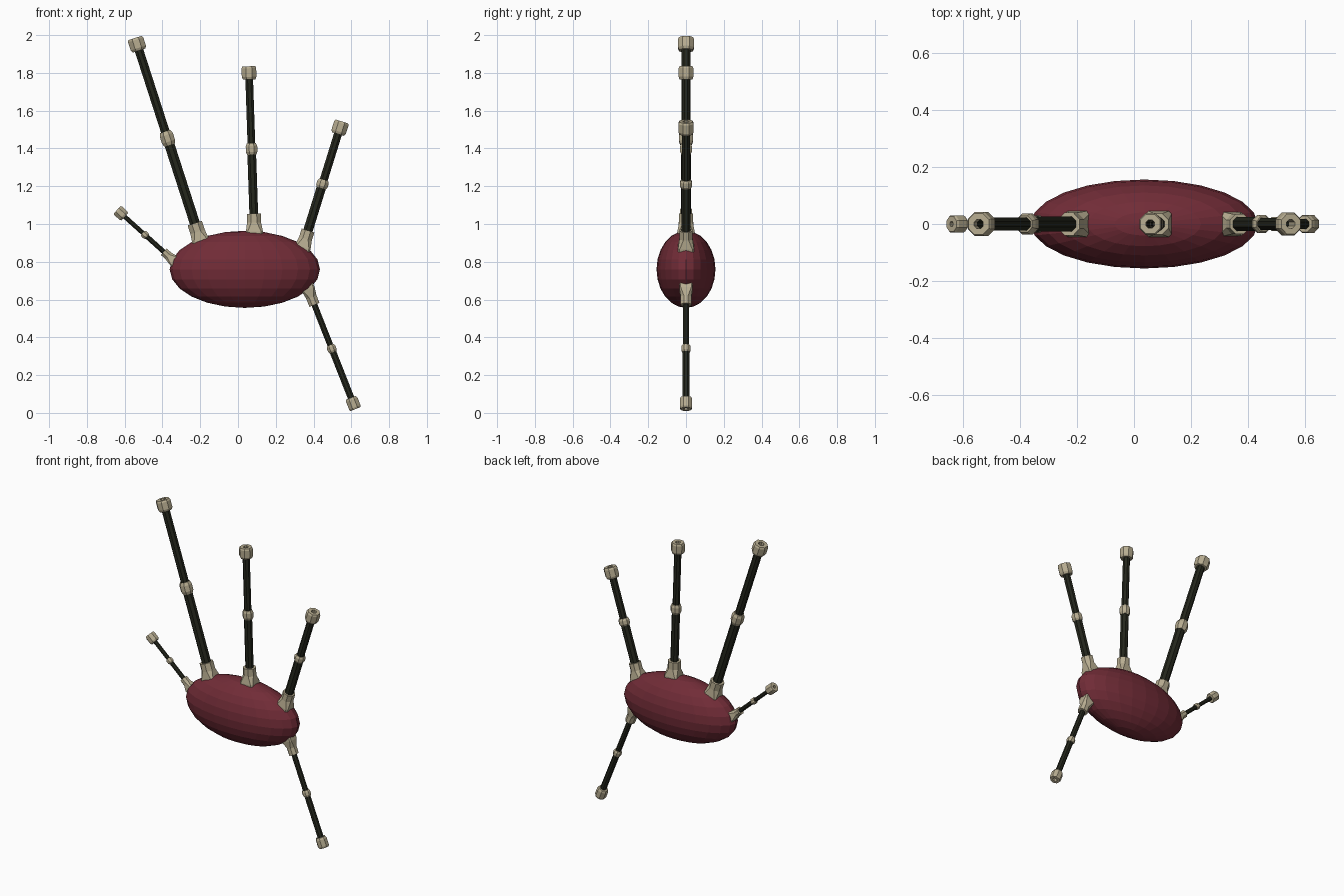
import bpy
import bmesh
from math import pi, sin, cos, radians
from mathutils import Vector, Matrix

cube = bpy.data.objects.get("Cube")
if cube:
    bpy.data.objects.remove(cube, do_unlink=True)


def material(name, rgb):
    mat = bpy.data.materials.new(name)
    mat.use_nodes = True
    mat.diffuse_color = (*rgb, 1)
    mat.node_tree.nodes["Principled BSDF"].inputs["Base Color"].default_value = (*rgb, 1)
    return mat


CLOTH = material("dark red cloth", (0.165, 0.025, 0.038))
WOOD = material("black wood", (0.018, 0.020, 0.012))
IVORY = material("pale ivory", (0.48, 0.42, 0.285))
SIDES = 8


def finish(name, bm, mat):
    bmesh.ops.recalc_face_normals(bm, faces=bm.faces)
    mesh = bpy.data.meshes.new(name)
    bm.to_mesh(mesh)
    bm.free()
    mesh.materials.append(mat)
    obj = bpy.data.objects.new(name, mesh)
    bpy.context.collection.objects.link(obj)
    return obj


def tube(name, start, end, profile, bore, mat):
    """Hollow eight-sided tube; profile rows are (fraction along, radius, squareness)."""
    axis = end - start
    side = Vector((0, 1, 0))
    other = axis.normalized().cross(side)
    rows = [(profile[0][0], bore, 0), *profile, (profile[-1][0], bore, 0)]
    bm = bmesh.new()
    rings = []
    for t, radius, square in rows:
        ring = []
        for i in range(SIDES):
            # Squared rows pull vertex pairs towards the four corners
            corner = pi / 4 + (i // 2) * pi / 2
            offset = radians(22.5) * (1 - 0.7 * square) * (1 if i % 2 else -1)
            r = radius * (1 + 0.25 * square)
            a = corner + offset
            ring.append(bm.verts.new(start + axis * t + (side * cos(a) + other * sin(a)) * r))
        rings.append(ring)
    for k, ring in enumerate(rings):
        following = rings[(k + 1) % len(rings)]
        for i in range(SIDES):
            j = (i + 1) % SIDES
            bm.faces.new((ring[i], ring[j], following[j], following[i]))
    return finish(name, bm, mat)


def pipe(name, base, tip, socket_len, ring_at, ring_len, cap_len, radii):
    """Socket, two wooden joints, a middle ring and an end cap along one line."""
    r_base, r_socket, r_lower, r_upper, r_ring, r_cap = radii
    base, tip = Vector((base[0], 0, base[1])), Vector((tip[0], 0, tip[1]))
    axis = (tip - base).normalized()
    length = (tip - base).length
    bore = r_upper * 0.72

    def at(distance):
        return base + axis * distance

    middle = length * ring_at
    tube(name + "_socket", at(-0.03), at(socket_len),
         [(0, r_base, 1), (0.3, r_base, 1), (0.65, r_socket, 0), (1, r_socket, 0)], bore, IVORY)
    tube(name + "_lower_joint", at(socket_len * 0.5), at(middle),
         [(0, r_lower, 0), (1, r_lower, 0)], bore, WOOD)
    tube(name + "_upper_joint", at(middle), at(length - cap_len * 0.5),
         [(0, r_upper, 0), (1, r_upper, 0)], bore, WOOD)
    tube(name + "_middle_ring", at(middle - ring_len / 2), at(middle + ring_len / 2),
         [(0, r_ring * 0.8, 0), (0.25, r_ring, 0), (0.75, r_ring, 0), (1, r_ring * 0.8, 0)],
         bore, IVORY)
    tube(name + "_end_cap", at(length - cap_len), at(length),
         [(0, r_cap * 0.85, 0), (0.2, r_cap, 0), (0.85, r_cap, 0), (1, r_cap * 0.88, 0)],
         bore, IVORY)


# Faceted bag
bm = bmesh.new()
bmesh.ops.create_uvsphere(
    bm, u_segments=24, v_segments=12, radius=1,
    matrix=Matrix.Translation((0.036, 0, 0.76)) @ Matrix.Diagonal((0.398, 0.156, 0.204, 1)))
finish("bag", bm, CLOTH)

# Pipes: base, tip, socket length, ring position, ring length, cap length, radii
pipe("large_drone", (-0.195, 0.90), (-0.545, 1.985), 0.11, 0.51, 0.075, 0.07,
     (0.046, 0.043, 0.029, 0.025, 0.039, 0.046))
pipe("middle_drone", (0.087, 0.95), (0.057, 1.835), 0.105, 0.505, 0.06, 0.07,
     (0.046, 0.040, 0.025, 0.022, 0.033, 0.042))
pipe("small_drone", (0.341, 0.87), (0.550, 1.543), 0.10, 0.508, 0.045, 0.07,
     (0.043, 0.038, 0.027, 0.023, 0.034, 0.043))
pipe("chanter", (0.370, 0.66), (0.622, 0.02), 0.095, 0.5, 0.04, 0.065,
     (0.036, 0.031, 0.017, 0.019, 0.026, 0.035))
pipe("blowpipe", (-0.345, 0.81), (-0.640, 1.075), 0.065, 0.5, 0.03, 0.055,
     (0.030, 0.025, 0.014, 0.013, 0.021, 0.033))
